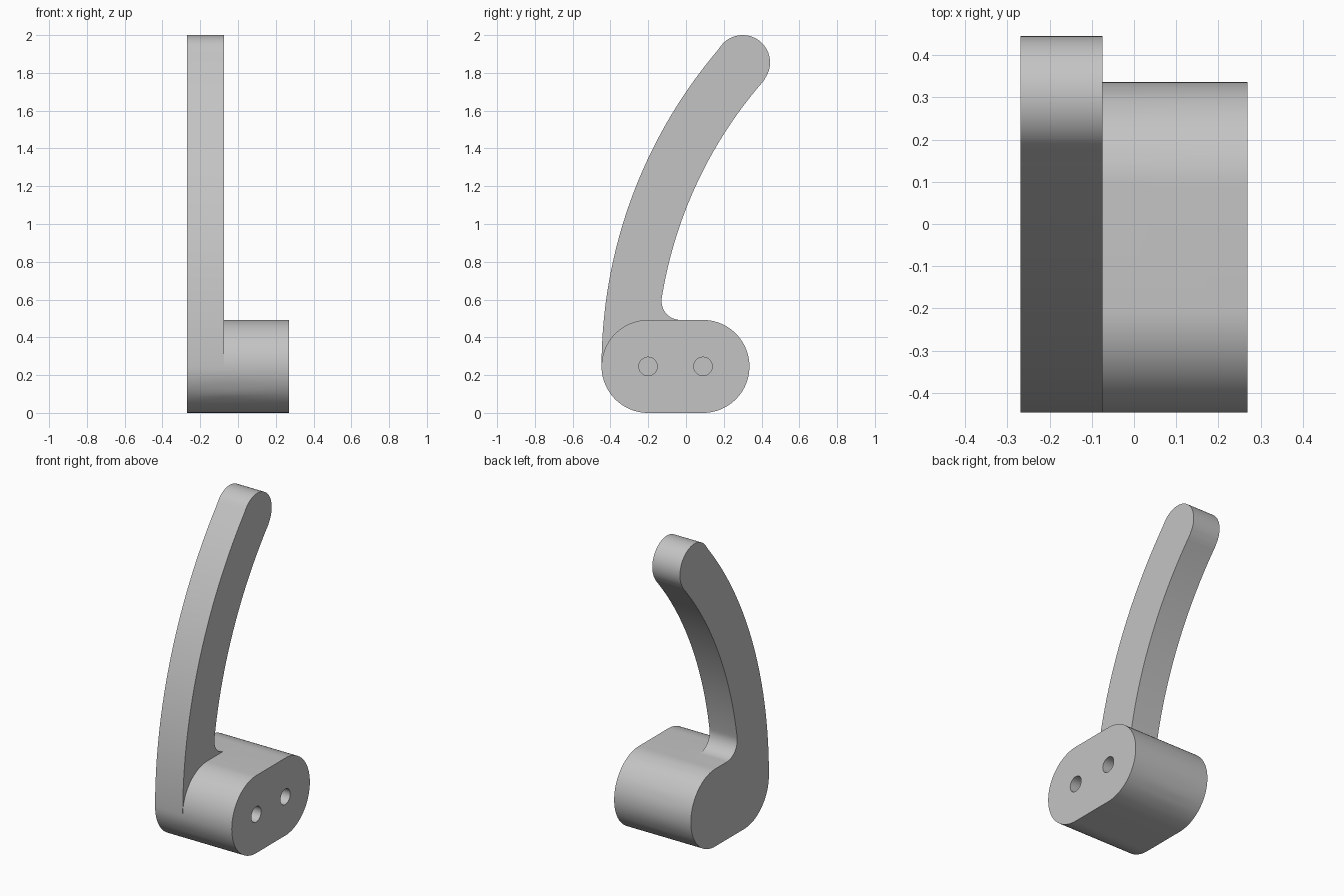
import bpy
import bmesh
from math import sin, cos, radians, atan2, degrees, sqrt, pi
from mathutils import Matrix

cube = bpy.data.objects.get("Cube")
if cube:
    bpy.data.objects.remove(cube, do_unlink=True)

grey = bpy.data.materials.new("plain_grey")
grey.use_nodes = True
colour = (0.55, 0.55, 0.55, 1)
grey.diffuse_color = colour
grey.node_tree.nodes["Principled BSDF"].inputs["Base Color"].default_value = colour

# Main dimensions
HALF_X, ARM_X = 0.269, -0.075
R = 0.246                      # end radius of the block
FRONT, BACK = -0.201, 0.09     # centres of the rounded block ends
HOLE_R, HOLE_DEPTH = 0.049, 0.34
TIP_R, FILLET = 0.145, 0.1
BEND_R = 2.585                 # outer bend radius of the arm
BEND_Y = FRONT - R + BEND_R    # centre of the bend, level with the block centre


def arc(cy, cz, r, start, end, steps):
    """Points on an arc in the side plane, angles in degrees."""
    angles = [radians(start + (end - start) * i / steps) for i in range(steps + 1)]
    return [(cy + r * cos(a), cz + r * sin(a)) for a in angles]


def extrude_profile(name, points, x0, x1):
    """Extrude a side outline along x into a closed solid."""
    bm = bmesh.new()
    face = bm.faces.new([bm.verts.new((x0, y, z)) for y, z in points])
    grown = bmesh.ops.extrude_face_region(bm, geom=[face])
    verts = [v for v in grown["geom"] if isinstance(v, bmesh.types.BMVert)]
    bmesh.ops.translate(bm, verts=verts, vec=(x1 - x0, 0, 0))
    bmesh.ops.remove_doubles(bm, verts=bm.verts, dist=1e-5)
    bmesh.ops.recalc_face_normals(bm, faces=bm.faces)
    mesh = bpy.data.meshes.new(name)
    bm.to_mesh(mesh)
    bm.free()
    mesh.materials.append(grey)
    obj = bpy.data.objects.new(name, mesh)
    bpy.context.collection.objects.link(obj)
    return obj


def combine(target, other, operation):
    mod = target.modifiers.new(operation.lower(), "BOOLEAN")
    mod.operation, mod.solver, mod.object = operation, "EXACT", other
    bpy.context.view_layer.objects.active = target
    bpy.ops.object.modifier_apply(modifier=mod.name)
    bpy.data.objects.remove(other, do_unlink=True)


# Rounded mounting block
back_end = arc(BACK, R, R, -90, 90, 40)
front_low = arc(FRONT, R, R, 180, 270, 20)
front_high = arc(FRONT, R, R, 90, 180, 20)
body = extrude_profile("lever_handle", back_end + front_high + front_low[1:], ARM_X, HALF_X)

# Curved arm with rounded tip, filleted into the block
tip_y, tip_z = 0.3, 1.855
tip_angle = degrees(atan2(tip_z - R, tip_y - BEND_Y))
inner_r = BEND_R - 2 * TIP_R
fillet_z = 2 * R + FILLET
fillet_y = BEND_Y - sqrt((inner_r - FILLET) ** 2 - (fillet_z - R) ** 2)
fillet_angle = degrees(atan2(fillet_z - R, fillet_y - BEND_Y))
outline = (
    back_end
    + arc(fillet_y, fillet_z, FILLET, 270, fillet_angle, 14)
    + arc(BEND_Y, R, inner_r, fillet_angle, tip_angle, 40)[1:]
    + arc(tip_y, tip_z, TIP_R, tip_angle - 180, tip_angle, 32)[1:]
    + arc(BEND_Y, R, BEND_R, tip_angle, 180, 48)[1:]
    + front_low[1:]
)
arm = extrude_profile("arm", outline, -HALF_X, ARM_X)
combine(body, arm, "UNION")

# Blind holes in the free end of the block
for y in (FRONT, BACK):
    cutter = extrude_profile("hole_cutter", arc(y, R, HOLE_R, 0, 360, 32)[:-1],
                             HALF_X - HOLE_DEPTH, HALF_X + 0.1)
    combine(body, cutter, "DIFFERENCE")

bpy.ops.object.select_all(action="DESELECT")
body.select_set(True)
bpy.context.view_layer.objects.active = body
bpy.ops.object.shade_smooth_by_angle(angle=radians(30))
